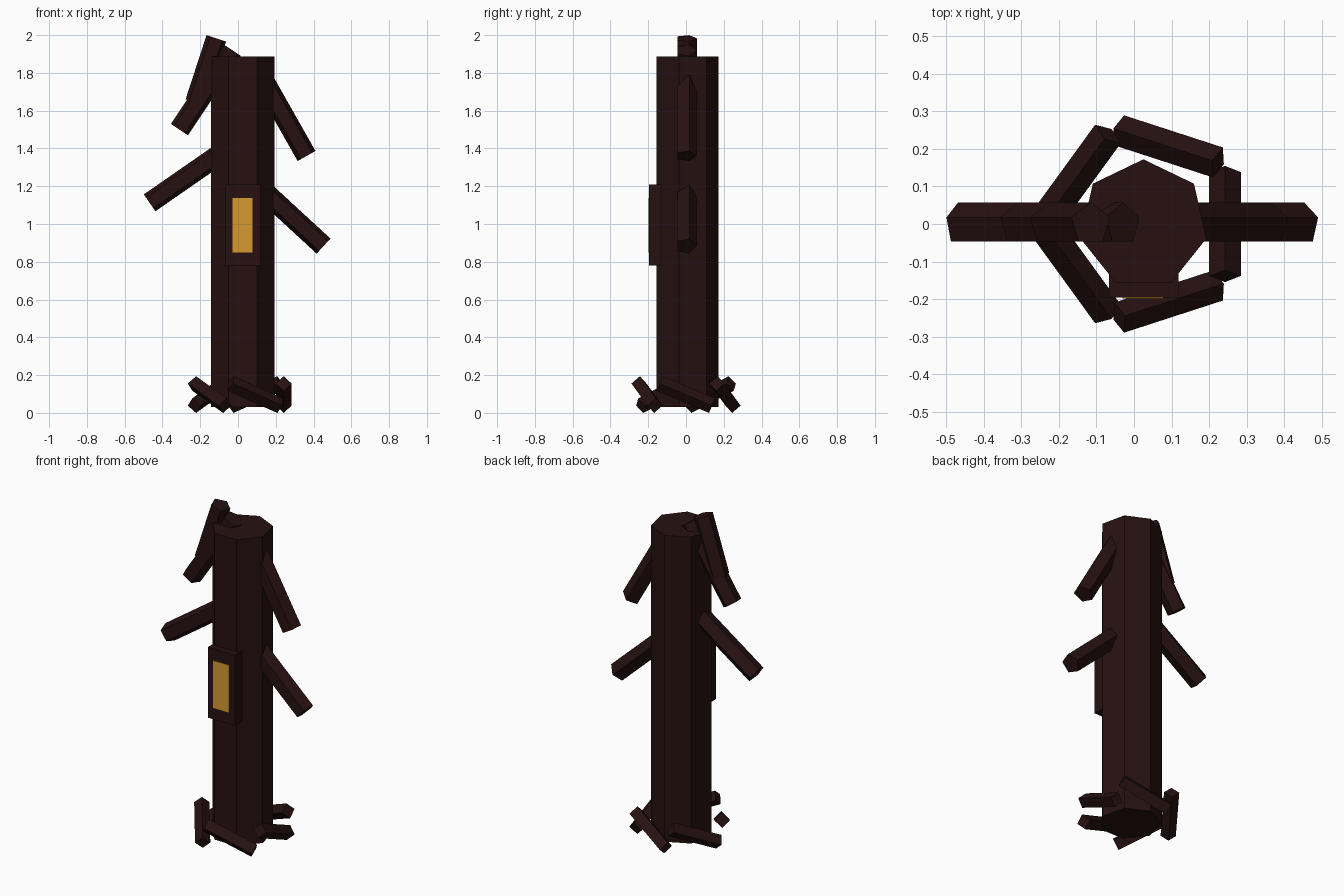
import bpy, bmesh, math
from mathutils import Vector

if "Cube" in bpy.data.objects:
    bpy.data.objects.remove(bpy.data.objects["Cube"])


def material(name, rgb):
    m = bpy.data.materials.new(name)
    m.diffuse_color = (*rgb, 1)
    m.use_nodes = True
    m.node_tree.nodes["Principled BSDF"].inputs["Base Color"].default_value = m.diffuse_color
    return m


BARK = material("dark_bark", (0.02, 0.0055, 0.0055))
GLOW = material("amber_window", (0.66, 0.33, 0.027))


def finish(name, bm, mat):
    bmesh.ops.recalc_face_normals(bm, faces=bm.faces)
    me = bpy.data.meshes.new(name)
    bm.to_mesh(me)
    bm.free()
    me.materials.append(mat)
    ob = bpy.data.objects.new(name, me)
    bpy.context.collection.objects.link(ob)
    return ob


def prism(name, p0, p1, radius, sides, first, mat=BARK):
    """Flat-sided prism from p0 to p1, with one corner facing 'first'."""
    p0, p1 = Vector(p0), Vector(p1)
    axis = (p1 - p0).normalized()
    u = Vector(first)
    u = (u - axis * u.dot(axis)).normalized()
    v = axis.cross(u)
    bm = bmesh.new()
    rings = []
    for p in (p0, p1):
        angles = [2 * math.pi * i / sides for i in range(sides)]
        rings.append([bm.verts.new(p + radius * (u * math.cos(a) + v * math.sin(a)))
                      for a in angles])
    for i in range(sides):
        j = (i + 1) % sides
        bm.faces.new((rings[0][i], rings[0][j], rings[1][j], rings[1][i]))
    for ring in rings:
        bm.faces.new(ring)
    return finish(name, bm, mat)


def box(name, lo, hi, mat):
    bm = bmesh.new()
    bmesh.ops.create_cube(bm, size=1)
    for vert in bm.verts:
        vert.co = [l + (c + 0.5) * (h - l) for c, l, h in zip(vert.co, lo, hi)]
    return finish(name, bm, mat)


CX = 0.025  # trunk axis

# Seven-sided trunk
prism("trunk", (CX, 0, 0.03), (CX, 0, 1.887), 0.172, 7, (0, 1, 0))

# Drooping five-sided branches: (name, start x z, tip x z)
for name, (x0, z0), (x1, z1) in (
        ("branch_top_stub", (-0.115, 1.983), (-0.226, 1.643)),
        ("branch_upper_left", (-0.03, 1.92), (-0.31, 1.50)),
        ("branch_lower_left", (-0.06, 1.395), (-0.468, 1.112)),
        ("branch_upper_right", (0.117, 1.794), (0.363, 1.36)),
        ("branch_lower_right", (0.087, 1.22), (0.453, 0.883))):
    prism(name, (x0, 0, z0), (x1, 0, z1), 0.057, 5, (0, 1, 0))

# Ring of five tilted square roots
TILT, HALF = 0.4, 0.15
for k in range(5):
    a = 2 * math.pi * k / 5
    centre = Vector((CX + 0.217 * math.cos(a), 0.217 * math.sin(a), 0.097))
    along = Vector((-math.sin(a) * math.cos(TILT), math.cos(a) * math.cos(TILT),
                    -math.sin(TILT))) * HALF
    prism(f"root_{k + 1}", centre - along, centre + along, 0.042, 4, (0, 0, 1))

# Window frame block and amber pane on the front
box("window_frame", (-0.066, -0.195, 0.78), (0.118, -0.11, 1.208), BARK)
box("window_pane", (-0.03, -0.198, 0.85), (0.078, -0.193, 1.137), GLOW)
